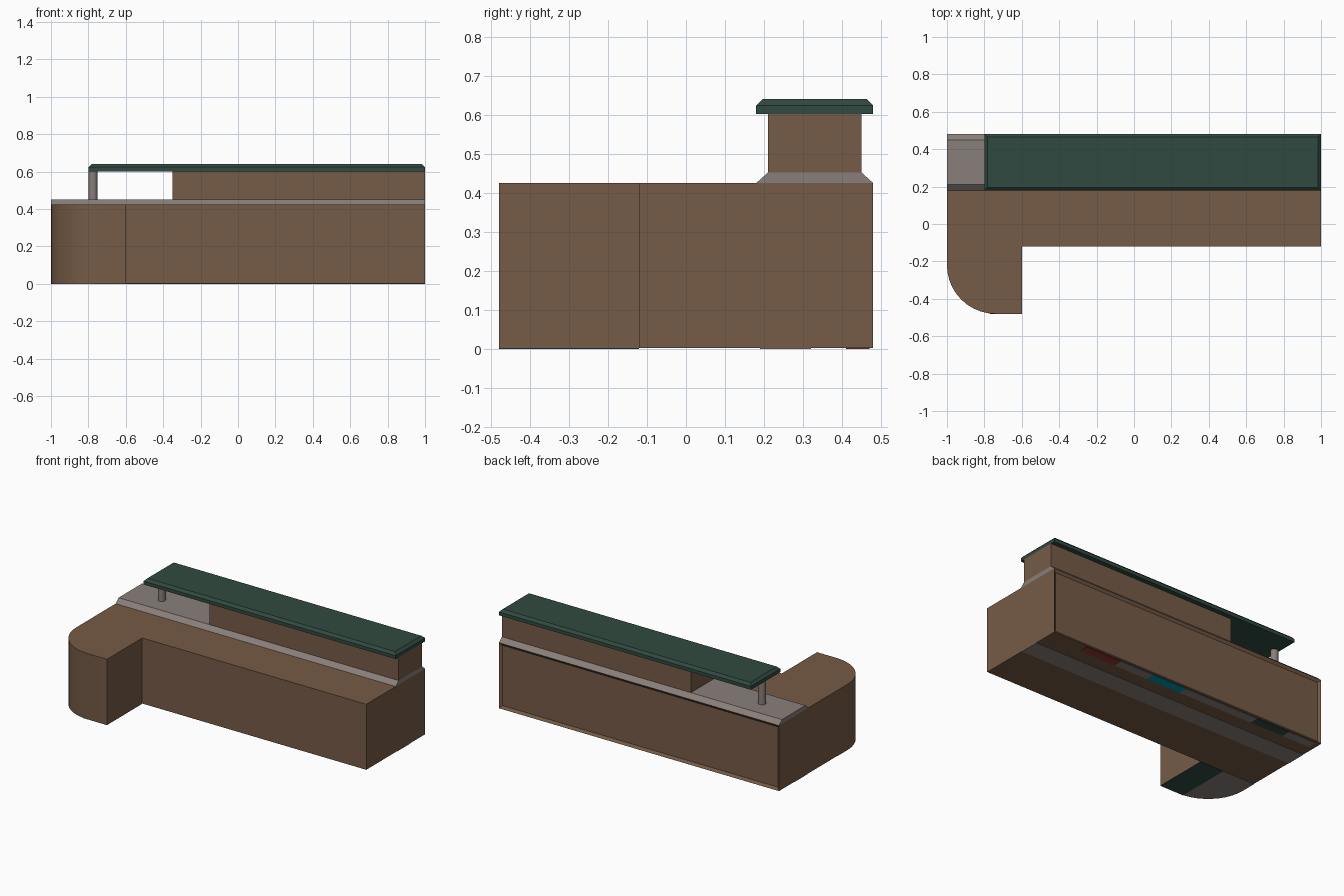
import bpy, bmesh, math
from mathutils import Vector

if "Cube" in bpy.data.objects:
    bpy.data.objects.remove(bpy.data.objects["Cube"])


def material(name, rgb):
    m = bpy.data.materials.new(name)
    m.diffuse_color = (*rgb, 1)
    m.use_nodes = True
    m.node_tree.nodes["Principled BSDF"].inputs["Base Color"].default_value = m.diffuse_color
    return m


BROWN = material("brown wood", (0.18, 0.105, 0.062))
GREY = material("warm grey", (0.25, 0.212, 0.195))
GREEN = material("dark green", (0.03, 0.068, 0.05))
RED = material("dull red", (0.29, 0.04, 0.03))
TEAL = material("teal", (0.0, 0.30, 0.42))


def finish(name, bm, mat, smooth=False):
    bmesh.ops.recalc_face_normals(bm, faces=bm.faces[:])
    me = bpy.data.meshes.new(name)
    bm.to_mesh(me)
    bm.free()
    me.materials.append(mat)
    ob = bpy.data.objects.new(name, me)
    bpy.context.collection.objects.link(ob)
    if smooth:
        bpy.ops.object.select_all(action='DESELECT')
        ob.select_set(True)
        bpy.context.view_layer.objects.active = ob
        bpy.ops.object.shade_smooth_by_angle(angle=math.radians(30))
    return ob


def prism(points, move):
    """Extrude a closed outline along a vector."""
    bm = bmesh.new()
    face = bm.faces.new([bm.verts.new(p) for p in points])
    new = bmesh.ops.extrude_face_region(bm, geom=[face])["geom"]
    bmesh.ops.translate(bm, vec=move, verts=[v for v in new if isinstance(v, bmesh.types.BMVert)])
    bmesh.ops.recalc_face_normals(bm, faces=bm.faces[:])
    return bm


def box(x0, x1, y0, y1, z0, z1):
    return prism([(x0, y0, z0), (x1, y0, z0), (x1, y1, z0), (x0, y1, z0)], Vector((0, 0, z1 - z0)))


def corner(x, y, r, z, n=10):
    """Rounded front left corner of the desk."""
    return [(x + r * math.cos(a), y + r * math.sin(a), z)
            for a in (math.pi + i * math.pi / 2 / n for i in range(n + 1))]


# L shaped desk body with a rounded corner and a recessed back panel
PLATE = 0.002
outline = corner(-0.74, -0.22, 0.26, PLATE) + [
    (-0.6, -0.48, PLATE), (-0.6, -0.12, PLATE), (1, -0.12, PLATE), (1, 0.48, PLATE), (-1, 0.48, PLATE)]
bm = prism(outline, Vector((0, 0, 0.425 - PLATE)))
back = [f for f in bm.faces if f.normal.y > 0.9]
bmesh.ops.inset_region(bm, faces=back, thickness=0.024, depth=-0.012)
finish("desk_body", bm, BROWN, smooth=True)

# sloped trim between the body and the raised wall
finish("sloped_trim", prism([(-1, 0.18, 0.425), (-1, 0.48, 0.425), (-1, 0.45, 0.452), (-1, 0.21, 0.452)],
                            Vector((2, 0, 0))), GREY)

# raised wall that carries the counter
finish("raised_wall", box(-0.35, 1, 0.21, 0.45, 0.45, 0.602), BROWN)

# counter top with a chamfered upper edge
bm = box(-0.8, 1, 0.18, 0.48, 0.602, 0.64)
top_edges = [e for e in bm.edges if all(v.co.z > 0.63 for v in e.verts)]
bmesh.ops.bevel(bm, geom=top_edges, offset=0.016, segments=1, affect='EDGES')
finish("counter_top", bm, GREEN)

# round post under the free end of the counter
circle = [(-0.775 + 0.023 * math.cos(i * math.tau / 20), 0.33 + 0.023 * math.sin(i * math.tau / 20), 0.45)
          for i in range(20)]
finish("support_post", prism(circle, Vector((0, 0, 0.153))), GREY, smooth=True)

# thin coloured plates on the underside, with plain wood between them
plates = [("wide_strip", -1, 1, 0.19, 0.32, GREY),
          ("leg_inner", -0.77, -0.6, -0.48, -0.12, GREEN)]
x = 0.75
for i, (width, mat) in enumerate([(0.26, RED), (0.24, GREY), (0.25, TEAL), (0.53, GREY), (0.24, GREEN), (0.20, GREY)]):
    plates.append((f"narrow_strip_{i + 1}", x - width, x, 0.41, 0.47, mat))
    x -= width
for name, x0, x1, y0, y1, mat in plates:
    finish("underside_" + name, box(x0, x1, y0, y1, 0, PLATE), mat)
leg = corner(-0.74, -0.22, 0.26, 0)[:-1] + [(-0.77, -0.478, 0), (-0.77, -0.12, 0), (-1, -0.12, 0)]
leg = [p for p in leg if p[0] <= -0.77 + 1e-6]
finish("underside_leg_outer", prism(leg, Vector((0, 0, PLATE))), GREY)
